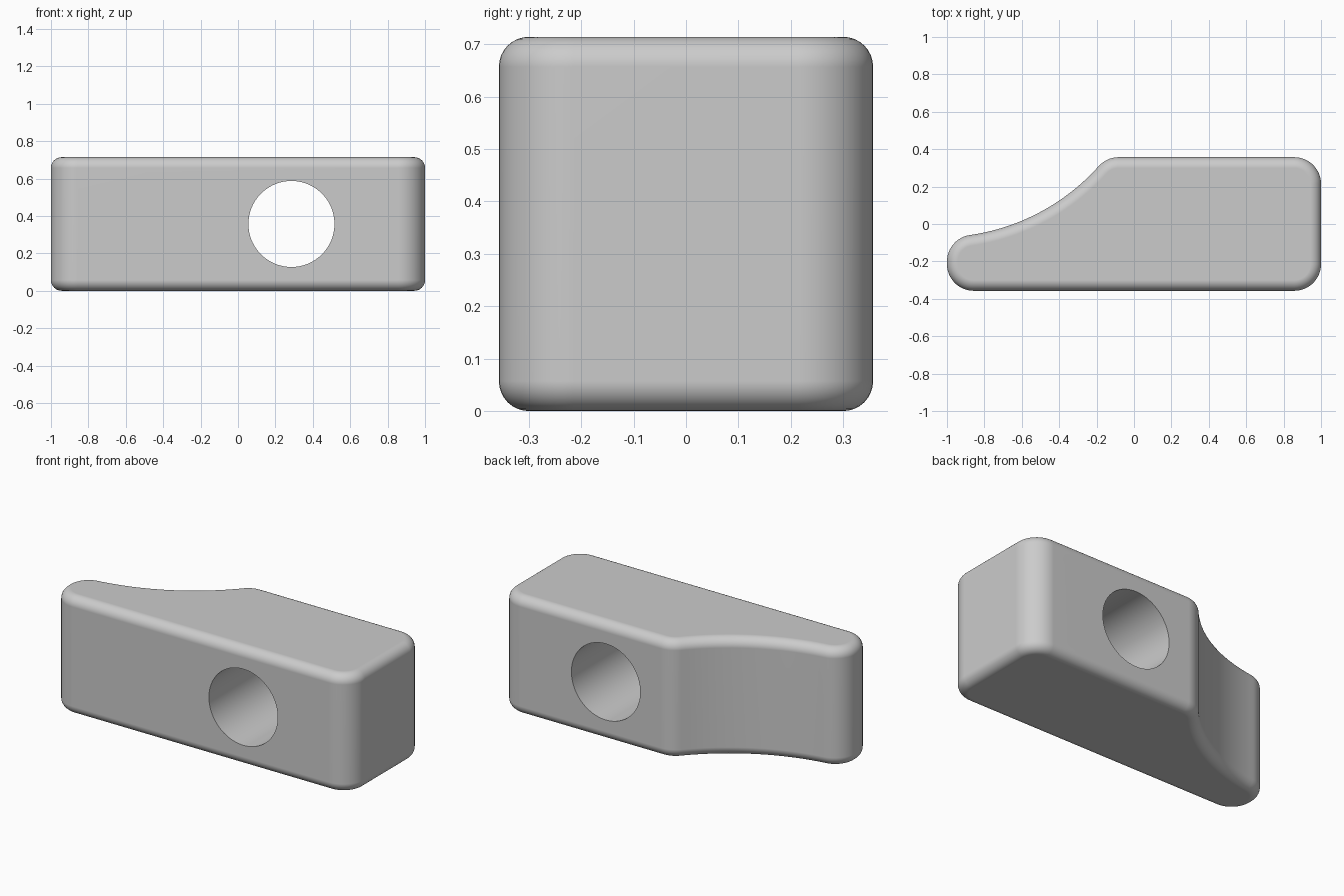
import bpy
import bmesh
from math import sin, cos, pi, sqrt, atan2
from mathutils import Vector

if "Cube" in bpy.data.objects:
    bpy.data.objects.remove(bpy.data.objects["Cube"], do_unlink=True)

U = 1 / 7                 # design unit
HALF = 2.5 * U            # half depth and half height
CORNER = U                # plan corner radius
SCOOP = 8 * U             # concave radius
ROUND = 0.4 * U           # top and bottom edge rounding
HOLE_X, HOLE_R = 2 * U, 0.23

# Plan-view arc centres; both fillets are tangent to the scoop
scoop = Vector((-1.04, 1.072))
reach = SCOOP + CORNER
end_x, side_y = 1 - CORNER, HALF - CORNER
tip = Vector((-end_x, scoop.y - sqrt(reach**2 - (end_x + scoop.x)**2)))
shoulder = Vector((scoop.x + sqrt(reach**2 - (scoop.y - side_y)**2), side_y))


def arc(centre, radius, start, end, steps):
    angles = [start + (end - start) * i / steps for i in range(steps + 1)]
    return [(centre[0] + radius * cos(a), centre[1] + radius * sin(a)) for a in angles]


def outline(inset):
    """Counter-clockwise plan outline, moved inwards by inset."""
    r = CORNER - inset
    to_shoulder = atan2(*(shoulder - scoop).yx)
    to_tip = atan2(*(tip - scoop).yx)
    points = arc((-end_x, -side_y), r, pi, 1.5 * pi, 12)
    points += arc((end_x, -side_y), r, 1.5 * pi, 2 * pi, 12)
    points += arc((end_x, side_y), r, 0, pi / 2, 12)
    points += arc(shoulder, r, pi / 2, to_shoulder + pi, 8)
    points += arc(scoop, SCOOP + inset, to_shoulder, to_tip, 28)[1:-1]
    points += arc(tip, r, to_tip + pi, pi, 12)
    return points


# Body: stacked outlines that round the top and bottom edges
STEPS = 8
lower = [(ROUND * (1 - sin(a)), ROUND * (1 - cos(a)))
         for a in (pi / 2 * i / STEPS for i in range(STEPS + 1))]
levels = lower + [(inset, 2 * HALF - z) for inset, z in reversed(lower)]

bm = bmesh.new()
rings = [[bm.verts.new((x, y, z)) for x, y in outline(inset)] for inset, z in levels]
for low, high in zip(rings, rings[1:]):
    for i in range(len(low)):
        j = (i + 1) % len(low)
        bm.faces.new((low[i], low[j], high[j], high[i]))
bm.faces.new(reversed(rings[0]))
bm.faces.new(rings[-1])
bmesh.ops.recalc_face_normals(bm, faces=bm.faces)
mesh = bpy.data.meshes.new("block_body")
bm.to_mesh(mesh)
bm.free()
body = bpy.data.objects.new("block_body", mesh)
bpy.context.collection.objects.link(body)

# Grey material
grey = bpy.data.materials.new("light_grey")
grey.use_nodes = True
colour = (0.6, 0.6, 0.6, 1)
grey.diffuse_color = colour
grey.node_tree.nodes["Principled BSDF"].inputs["Base Color"].default_value = colour
mesh.materials.append(grey)

# Round hole from front to back
bpy.ops.mesh.primitive_cylinder_add(vertices=96, radius=HOLE_R, depth=2,
                                    location=(HOLE_X, 0, HALF), rotation=(pi / 2, 0, 0))
cutter = bpy.context.object
cutter.name = "hole_cutter"
cutter.hide_render = True
cutter.data.materials.append(grey)

bpy.ops.object.select_all(action='DESELECT')
bpy.context.view_layer.objects.active = body
body.select_set(True)
cut = body.modifiers.new("hole", 'BOOLEAN')
cut.operation = 'DIFFERENCE'
cut.solver = 'EXACT'
cut.object = cutter
bpy.ops.object.modifier_apply(modifier=cut.name)
bpy.data.objects.remove(cutter, do_unlink=True)

# Smooth rounding, crisp hole rim, flat large faces
bpy.ops.object.shade_smooth_by_angle(angle=pi / 6)
weighted = body.modifiers.new("flat_faces", 'WEIGHTED_NORMAL')
weighted.keep_sharp = True
